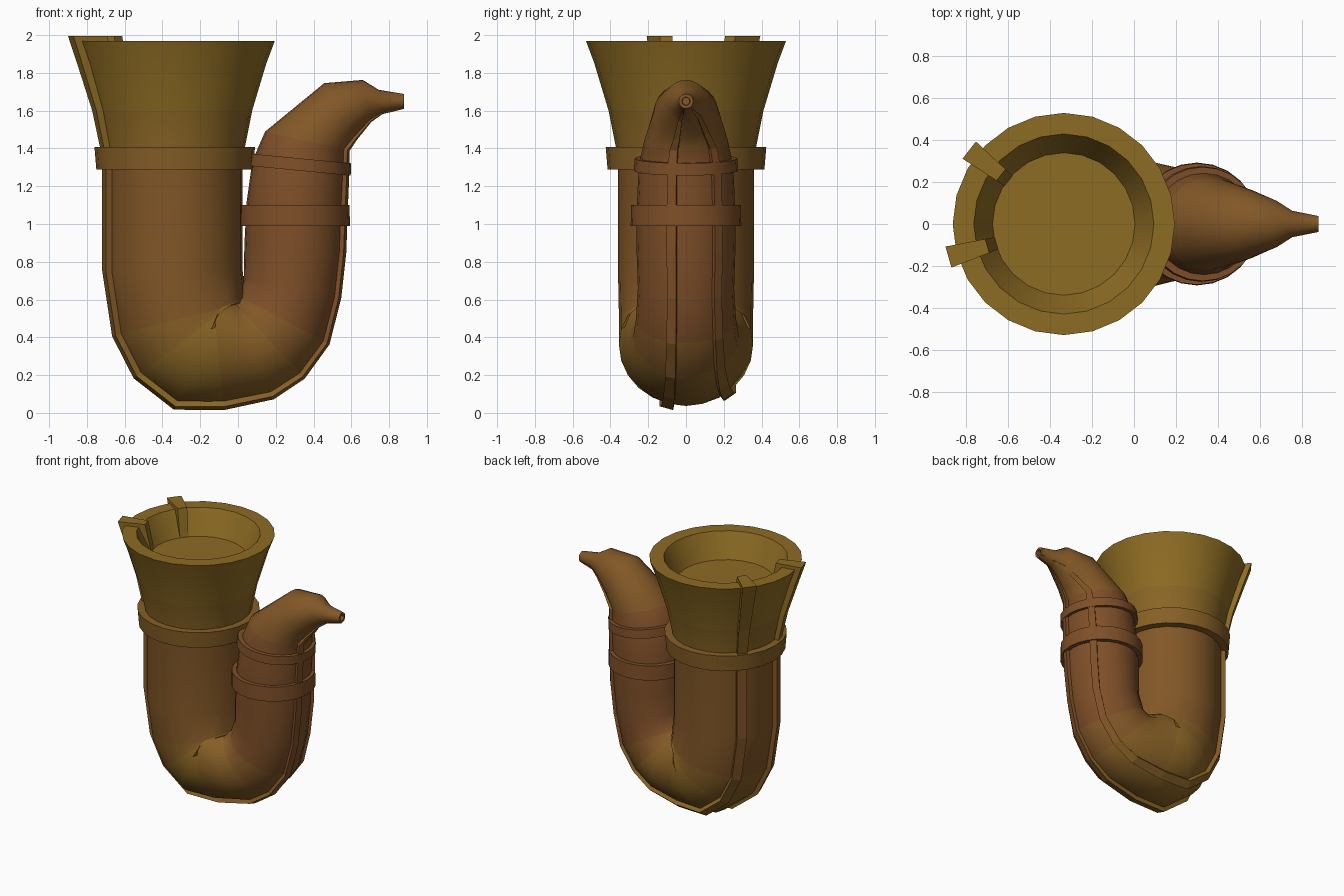
import bpy, bmesh, math
from mathutils import Vector

if "Cube" in bpy.data.objects:
    bpy.data.objects.remove(bpy.data.objects["Cube"])

Y = Vector((0, 1, 0))
GOLD, BROWN = (0.27, 0.15, 0.017), (0.21, 0.078, 0.021)
STEPS = 4
MATS = []
for i in range(STEPS + 1):
    m = bpy.data.materials.new(f"brass_{i}")
    t = i / STEPS
    m.diffuse_color = [b + (g - b) * t for g, b in zip(GOLD, BROWN)] + [1]
    m.use_nodes = True
    m.node_tree.nodes["Principled BSDF"].inputs["Base Color"].default_value = m.diffuse_color
    MATS.append(m)


def section(x, z, nx, nz, r, tone):
    return Vector((x, 0, z)), Vector((nx, 0, nz)).normalized(), r, tone


def point(sec, angle, scale=1.0):
    c, n, r, _ = sec
    return c + (n * math.cos(angle) + Y * math.sin(angle)) * r * scale


def sweep(name, secs, shape, closed=False, smooth=None):
    """Skin rings of points; shape is a list of (angle, radius scale)."""
    bm = bmesh.new()
    rings = [[bm.verts.new(point(s, a, k)) for a, k in shape] for s in secs]
    n = len(shape)
    count = len(rings) if closed else len(rings) - 1
    for i in range(count):
        a, b = rings[i], rings[(i + 1) % len(rings)]
        tone = (secs[i][3] + secs[(i + 1) % len(secs)][3]) / 2
        for j in range(n):
            f = bm.faces.new((a[j], a[(j + 1) % n], b[(j + 1) % n], b[j]))
            f.material_index = round(tone * STEPS)
    if not closed:
        for ring, s in ((rings[0], secs[0]), (rings[-1], secs[-1])):
            bm.faces.new(ring).material_index = round(s[3] * STEPS)
    bmesh.ops.recalc_face_normals(bm, faces=bm.faces[:])
    me = bpy.data.meshes.new(name)
    bm.to_mesh(me)
    bm.free()
    for m in MATS:
        me.materials.append(m)
    if smooth:
        me.polygons.foreach_set("use_smooth", [True] * len(me.polygons))
        me.set_sharp_from_angle(angle=math.radians(smooth))
    ob = bpy.data.objects.new(name, me)
    bpy.context.collection.objects.link(ob)
    return ob


CIRCLE = [(math.tau * i / 24, 1) for i in range(24)]

# Flared bell: height, radius, gold amount
bell = [section(-0.335, z, -1, 0, r, t) for z, r, t in (
    (1.97, 0.53, 1), (1.85, 0.485, 1), (1.6, 0.41, 0.9), (1.41, 0.372, 0.7),
    (1.29, 0.36, 0.4), (0.75, 0.36, 0.3))]
bell_inside = [section(-0.335, z, -1, 0, r, 1) for z, r in ((1.79, 0.34), (1.97, 0.43))]

# U bend, right column and neck: centre, outward direction, radius, gold amount
bend = [section(*v) for v in (
    (-0.30, 0.50, -0.97, -0.25, 0.355, 0.4),
    (-0.25, 0.41, -0.80, -0.60, 0.355, 0.6),
    (-0.18, 0.36, -0.42, -0.90, 0.355, 0.8),
    (-0.11, 0.37, 0.10, -1.00, 0.335, 0.7),
    (0.06, 0.37, 0.40, -0.92, 0.305, 0.5),
    (0.15, 0.40, 0.68, -0.73, 0.28, 0.3),
    (0.235, 0.495, 0.88, -0.47, 0.265, 0.1),
    (0.28, 0.66, 0.98, -0.20, 0.255, 0),
    (0.295, 0.87, 1.0, -0.08, 0.262, 0),
    (0.305, 1.10, 1.0, -0.06, 0.26, 0),
    (0.325, 1.31, 1.0, -0.10, 0.25, 0),
    (0.36, 1.44, 0.97, -0.22, 0.222, 0.1),
    (0.54, 1.60, 0.50, -0.87, 0.168, 0.2),
    (0.682, 1.655, 0.20, -0.97, 0.11, 0.2),
    (0.755, 1.648, 0.15, -0.99, 0.063, 0.2),
    (0.88, 1.65, 0.0, -1.0, 0.038, 0.3))]
tip_hole = [section(0.88, 1.65, 0, -1, 0.022, 0.3), section(0.85, 1.65, 0, -1, 0.02, 0.2)]

sweep("pipe_body", bell_inside + bell + bend + tip_hole, CIRCLE, smooth=50)

# Raised ribs running along the outer side from the bell rim to the tip
rib_path = [section(-0.335, 1.995, -1, 0, 0.53, 1)] + bell[1:] + bend
for name, deg in (("front_rib", -16), ("back_rib", 38)):
    lo, hi = math.radians(deg - 5.2), math.radians(deg + 5.2)
    sweep(name, rib_path, [(lo, 0.72), (hi, 0.72), (hi, 1.085), (lo, 1.085)])


# Collars around the tubes
def collar(name, x, z, tilt, height, inner, bottom, top, tone):
    t = math.radians(tilt)
    axis = Vector((math.sin(t), 0, math.cos(t)))
    n = Vector((math.cos(t), 0, -math.sin(t)))
    mid = Vector((x, 0, z))
    secs = [(mid + axis * h * height / 2, n, r, tone)
            for h, r in ((-1, inner), (-1, bottom), (1, top), (1, inner))]
    sweep(name, secs, CIRCLE, closed=True, smooth=40)


collar("bell_collar", -0.335, 1.348, 0, 0.12, 0.355, 0.415, 0.425, 0.6)
collar("lower_neck_collar", 0.30, 1.045, 0, 0.11, 0.25, 0.293, 0.29, 0)
collar("upper_neck_collar", 0.325, 1.315, 5.5, 0.065, 0.235, 0.276, 0.272, 0.1)
